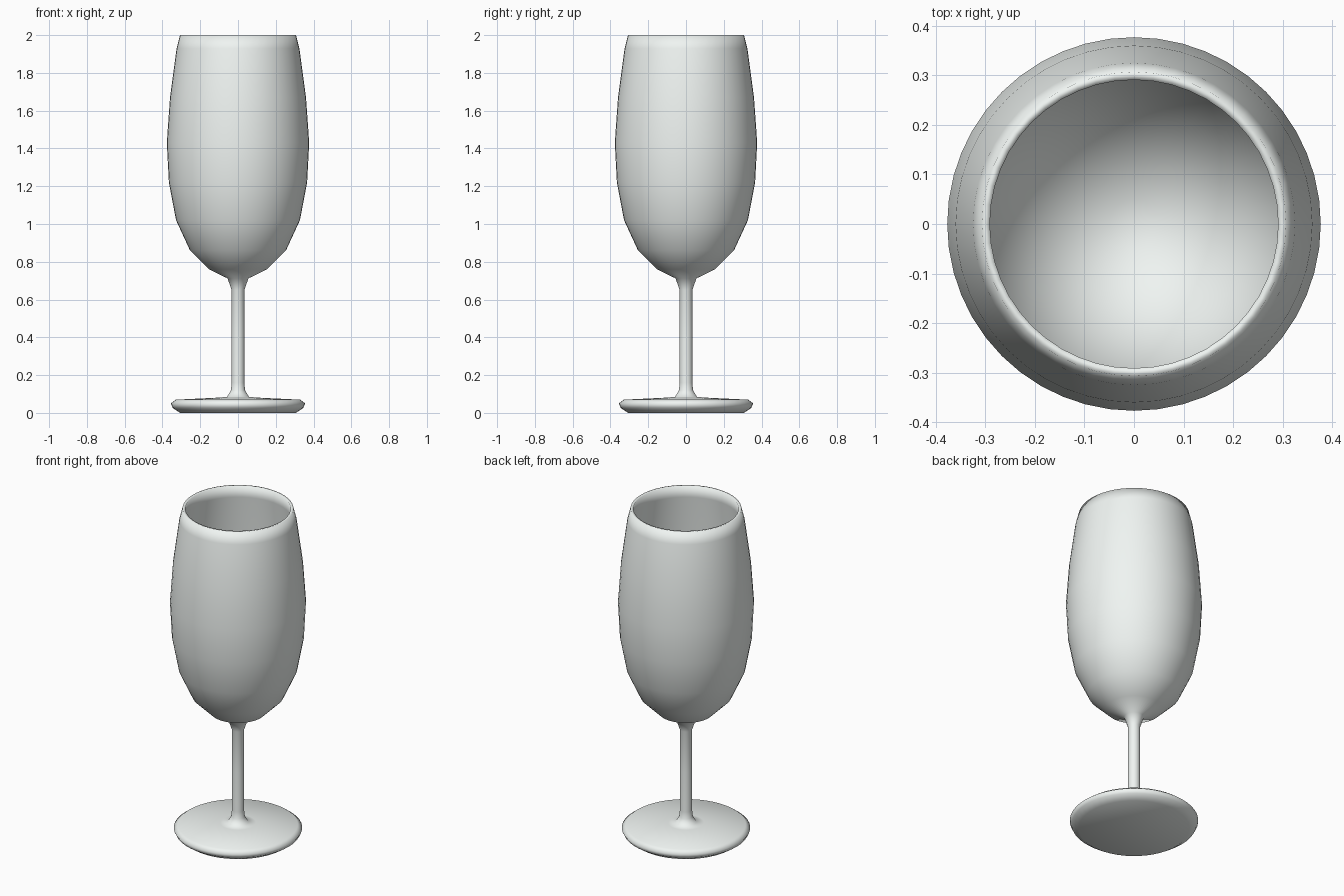
import bpy, bmesh
from math import tau

if "Cube" in bpy.data.objects:
    bpy.data.objects.remove(bpy.data.objects["Cube"])

SIDES = 48

# Pale clear-glass colour
glass = bpy.data.materials.new("pale_glass")
glass.diffuse_color = (0.87, 0.91, 0.89, 1)
glass.use_nodes = True
glass.node_tree.nodes["Principled BSDF"].inputs["Base Color"].default_value = glass.diffuse_color


def lathe(name, profile):
    """Spin a (radius, height) profile around z into a fully smooth mesh."""
    bm = bmesh.new()
    verts = [bm.verts.new((r, 0, z)) for r, z in profile]
    edges = [bm.edges.new(pair) for pair in zip(verts, verts[1:])]
    bmesh.ops.spin(bm, geom=verts + edges, cent=(0, 0, 0), axis=(0, 0, 1),
                   angle=tau, steps=SIDES, use_duplicate=False)
    bmesh.ops.remove_doubles(bm, verts=bm.verts[:], dist=0.0005)
    bmesh.ops.recalc_face_normals(bm, faces=bm.faces[:])
    for face in bm.faces:
        face.smooth = True
    mesh = bpy.data.meshes.new(name)
    bm.to_mesh(mesh)
    bm.free()
    mesh.materials.append(glass)
    obj = bpy.data.objects.new(name, mesh)
    bpy.context.collection.objects.link(obj)
    return obj


# Foot: flat underside, rounded edge, gently rising top
foot = [(0, 0), (0.307, 0), (0.345, 0.026), (0.356, 0.05), (0.33, 0.07),
        (0.1, 0.081), (0.058, 0.085)]

# Stem: flared at both ends
stem = [(0.037, 0.12), (0.034, 0.16), (0.034, 0.4), (0.034, 0.65), (0.055, 0.712)]

# Bowl outside, up to the rim
bowl_outer = [(0.154, 0.76), (0.254, 0.86), (0.328, 1.02), (0.366, 1.22),
              (0.377, 1.43), (0.36, 1.67), (0.325, 1.93), (0.307, 2.0)]

# Bowl inside, from the rim down to the centre
bowl_inner = [(0.291, 1.998), (0.298, 1.93), (0.33, 1.67), (0.346, 1.43),
              (0.335, 1.22), (0.3, 1.035), (0.232, 0.885), (0.14, 0.79),
              (0.05, 0.752), (0, 0.747)]

lathe("wine_glass", foot + stem + bowl_outer + bowl_inner)
